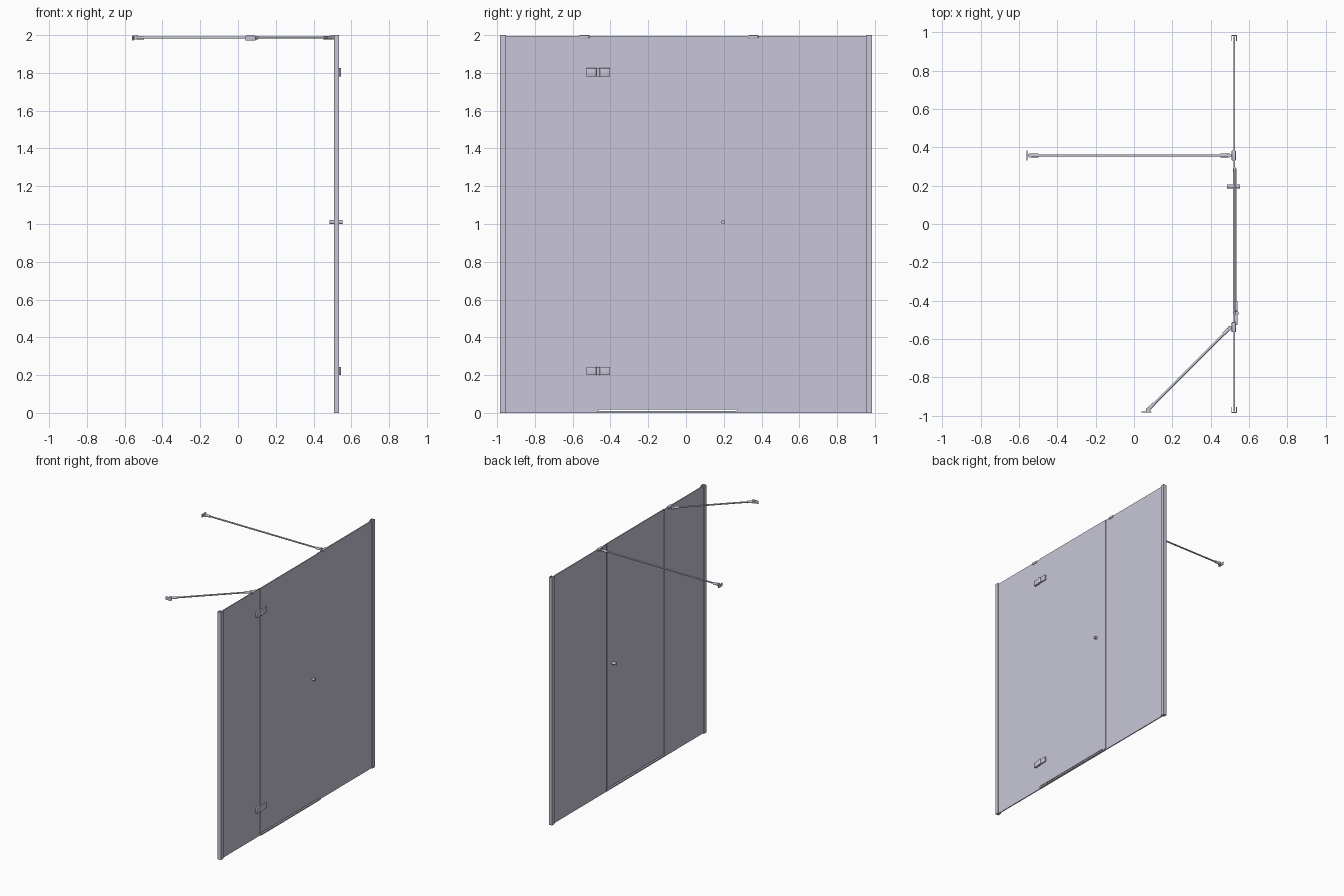
import bpy, bmesh, math
from mathutils import Vector

cube = bpy.data.objects.get("Cube")
if cube:
    bpy.data.objects.remove(cube, do_unlink=True)

mat = bpy.data.materials.new("pale lavender grey")
mat.use_nodes = True
COLOR = (0.58, 0.565, 0.68, 1)
mat.diffuse_color = COLOR
mat.node_tree.nodes["Principled BSDF"].inputs["Base Color"].default_value = COLOR


def finish(name, bm, smooth=False):
    bmesh.ops.recalc_face_normals(bm, faces=bm.faces)
    mesh = bpy.data.meshes.new(name)
    bm.to_mesh(mesh)
    bm.free()
    mesh.materials.append(mat)
    ob = bpy.data.objects.new(name, mesh)
    bpy.context.collection.objects.link(ob)
    if smooth:
        bpy.ops.object.select_all(action="DESELECT")
        ob.select_set(True)
        bpy.context.view_layer.objects.active = ob
        bpy.ops.object.shade_smooth_by_angle(angle=math.radians(40))
    return ob


def box(name, x, y, z, bevel=0):
    """Box given by its (min, max) range on each axis."""
    bm = bmesh.new()
    bmesh.ops.create_cube(bm, size=1)
    for v in bm.verts:
        v.co = Vector([(r[0] + r[1]) / 2 + c * (r[1] - r[0]) for r, c in zip((x, y, z), v.co)])
    if bevel:
        bmesh.ops.bevel(bm, geom=bm.edges[:], offset=bevel, segments=2, affect="EDGES", profile=0.5)
    return finish(name, bm, bool(bevel))


def rod(name, a, b, radius, sides=20):
    """Cylinder between two points."""
    a, b = Vector(a), Vector(b)
    bm = bmesh.new()
    bmesh.ops.create_cone(bm, cap_ends=True, segments=sides, radius1=radius, radius2=radius,
                          depth=(b - a).length)
    ob = finish(name, bm, True)
    ob.location = (a + b) / 2
    ob.rotation_euler = (b - a).to_track_quat("Z", "Y").to_euler()
    return ob


def extrude_profile(name, points, z0, z1):
    """Flat outline in x and y, extruded upward."""
    bm = bmesh.new()
    face = bm.faces.new([bm.verts.new((x, y, z0)) for x, y in points])
    new = bmesh.ops.extrude_face_region(bm, geom=[face])["geom"]
    bmesh.ops.translate(bm, vec=(0, 0, z1 - z0), verts=[g for g in new if isinstance(g, bmesh.types.BMVert)])
    return finish(name, bm)


GX = 0.522       # glass plane
TOP = 1.996
GLASS = (GX - 0.004, GX + 0.004)
DOOR = (GX, GX + 0.008)

# Glass panels
box("front_fixed_glass", GLASS, (-0.978, -0.469), (0, TOP))
box("back_fixed_glass", GLASS, (0.275, 0.978), (0, TOP))
box("door_glass", DOOR, (-0.463, 0.269), (0.018, TOP))

# U-shaped wall channels
for name, s in (("front_wall_channel", -1), ("back_wall_channel", 1)):
    half, wall = 0.014, 0.004
    outline = [(-half, 0.953), (-half, 0.985), (half, 0.985), (half, 0.953),
               (half - wall, 0.953), (half - wall, 0.979), (wall - half, 0.979), (wall - half, 0.953)]
    extrude_profile(name, [(GX + x, s * y) for x, y in outline], 0, 2)

# Door seals and threshold
box("hinge_side_seal", (GX - 0.006, GX + 0.009), (-0.469, -0.464), (0.005, TOP))
box("latch_side_seal", (GX - 0.006, GX + 0.009), (0.269, 0.274), (0.005, TOP))
box("latch_seal_lip", (GX + 0.0045, GX + 0.0065), (0.274, 0.298), (0.005, TOP))
box("threshold", (GX - 0.005, GX + 0.012), (-0.469, 0.29), (0, 0.011))

# Hinges on the outer side
for name, z in (("lower", 0.222), ("upper", 1.803)):
    zr = (z - 0.022, z + 0.022)
    box(name + "_hinge_fixed_leaf", (GX + 0.003, 0.540), (-0.527, -0.475), zr, 0.002)
    box(name + "_hinge_door_leaf", (GX + 0.006, 0.540), (-0.455, -0.402), zr, 0.002)
    rod(name + "_hinge_knuckle", (0.536, -0.465, zr[0]), (0.536, -0.465, zr[1]), 0.010)

# Door knob passing through the glass
rod("outer_knob", (GX + 0.012, 0.196, 1.01), (0.553, 0.196, 1.01), 0.011, 24)
rod("inner_knob", (0.485, 0.196, 1.01), (GX - 0.004, 0.196, 1.01), 0.011, 24)
rod("knob_spindle", (GX - 0.005, 0.196, 1.01), (GX + 0.013, 0.196, 1.01), 0.008)


# Support bars with end sleeves and swivel pins
def support(name, start, end):
    a, b = Vector(start), Vector(end)
    d = (b - a).normalized()
    rod(name + "_bar", a, b, 0.006)
    for tag, p, s in (("glass", a, 1), ("wall", b, -1)):
        rod(name + "_" + tag + "_sleeve", p + d * s * 0.012, p + d * s * 0.055, 0.0095)
        up = Vector((0, 0, 0.010))
        rod(name + "_" + tag + "_pin", p + d * s * 0.012 - up, p + d * s * 0.012 + up, 0.011)


BAR_Z = 1.987
support("straight", (0.507, 0.357, BAR_Z), (-0.553, 0.357, BAR_Z))
support("diagonal", (0.507, -0.535, BAR_Z), (0.066, -0.976, BAR_Z))
for name, y in (("straight", 0.357), ("diagonal", -0.538)):
    box(name + "_glass_clamp", (0.509, 0.531), (y - 0.026, y + 0.026), (1.982, 2.0), 0.003)
box("straight_wall_plate", (-0.560, -0.554), (0.331, 0.383), (1.971, 1.997), 0.002)
box("diagonal_wall_plate", (0.040, 0.092), (-0.983, -0.977), (1.971, 1.997), 0.002)
